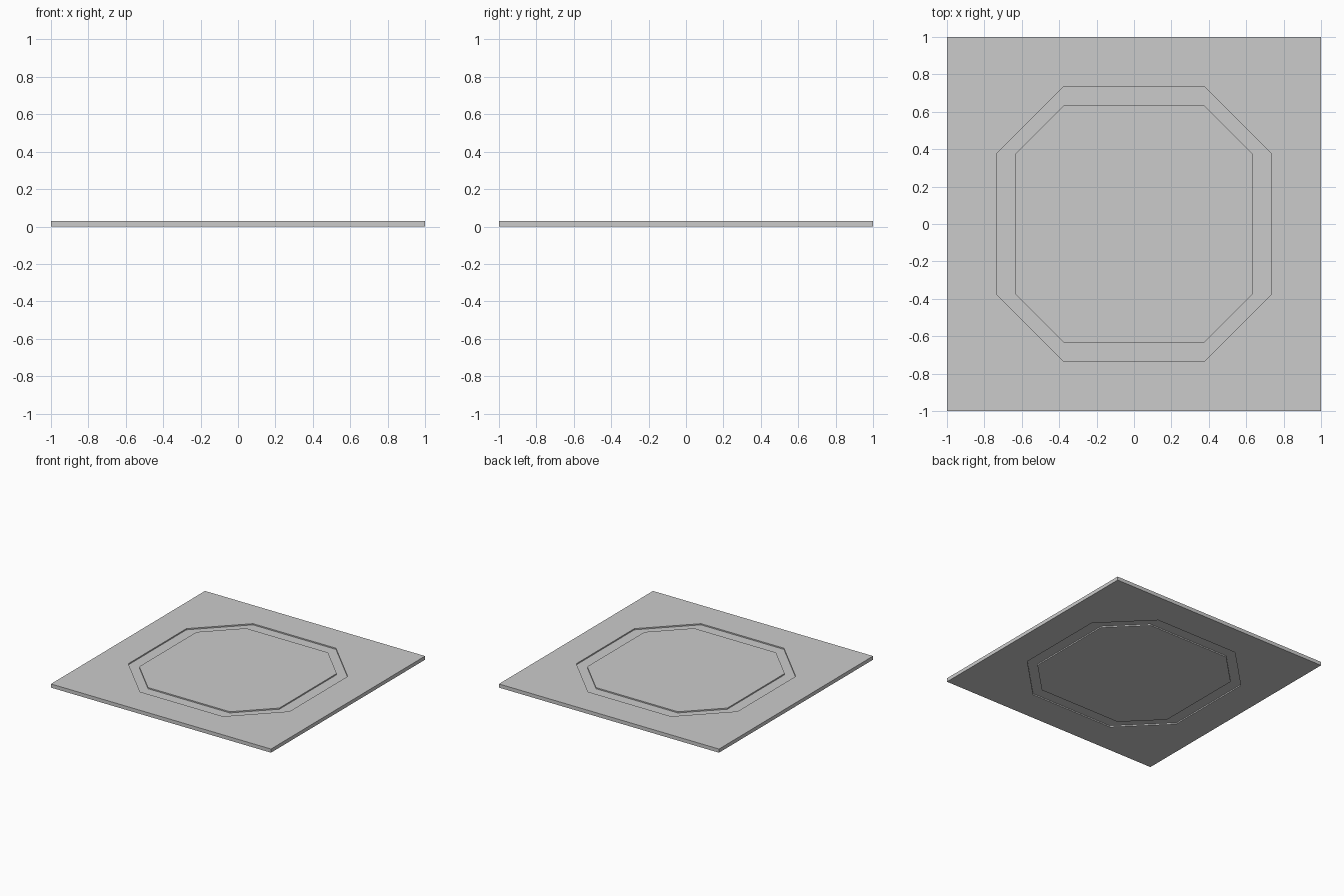
import bpy
import bmesh

if "Cube" in bpy.data.objects:
    bpy.data.objects.remove(bpy.data.objects["Cube"])

THICK = 0.03
DEPTH = 0.01


def octagon(reach, half):
    """Eight-sided outline: flats at +-reach, each flat 2*half long."""
    return [(reach, -half), (reach, half), (half, reach), (-half, reach),
            (-reach, half), (-reach, -half), (-half, -reach), (half, -reach)]


def ring_cutter(name, outer, inner, z0, z1):
    """Closed ring solid between two outlines, used as a groove cutter."""
    bm = bmesh.new()
    loops = [[bm.verts.new((x, y, z)) for x, y in pts]
             for pts, z in ((outer, z0), (outer, z1), (inner, z1), (inner, z0))]
    for k in range(4):
        a, b = loops[k], loops[(k + 1) % 4]
        for i in range(len(a)):
            j = (i + 1) % len(a)
            bm.faces.new((a[i], a[j], b[j], b[i]))
    bmesh.ops.recalc_face_normals(bm, faces=bm.faces)
    mesh = bpy.data.meshes.new(name)
    bm.to_mesh(mesh)
    bm.free()
    obj = bpy.data.objects.new(name, mesh)
    bpy.context.collection.objects.link(obj)
    obj.hide_render = True
    return obj


# Square floor panel
bpy.ops.mesh.primitive_cube_add(size=1, location=(0, 0, THICK / 2))
panel = bpy.context.object
panel.name = "floor_panel"
panel.scale = (2, 2, THICK)
bpy.ops.object.transform_apply(location=True, scale=True)

# Octagonal grooves in the top and the underside
outer, inner = octagon(0.733, 0.377), octagon(0.637, 0.372)
cutters = []
for side, z0, z1 in (("top", THICK - DEPTH, THICK + 0.05),
                     ("bottom", -0.05, DEPTH)):
    cutter = ring_cutter(side + "_groove_cutter", outer, inner, z0, z1)
    mod = panel.modifiers.new(side + "_groove", 'BOOLEAN')
    mod.operation = 'DIFFERENCE'
    mod.solver = 'EXACT'
    mod.object = cutter
    cutters.append(cutter)

# Apply the cuts and discard the cutters
bpy.context.view_layer.objects.active = panel
for mod in list(panel.modifiers):
    bpy.ops.object.modifier_apply(modifier=mod.name)
for cutter in cutters:
    bpy.data.objects.remove(cutter)
